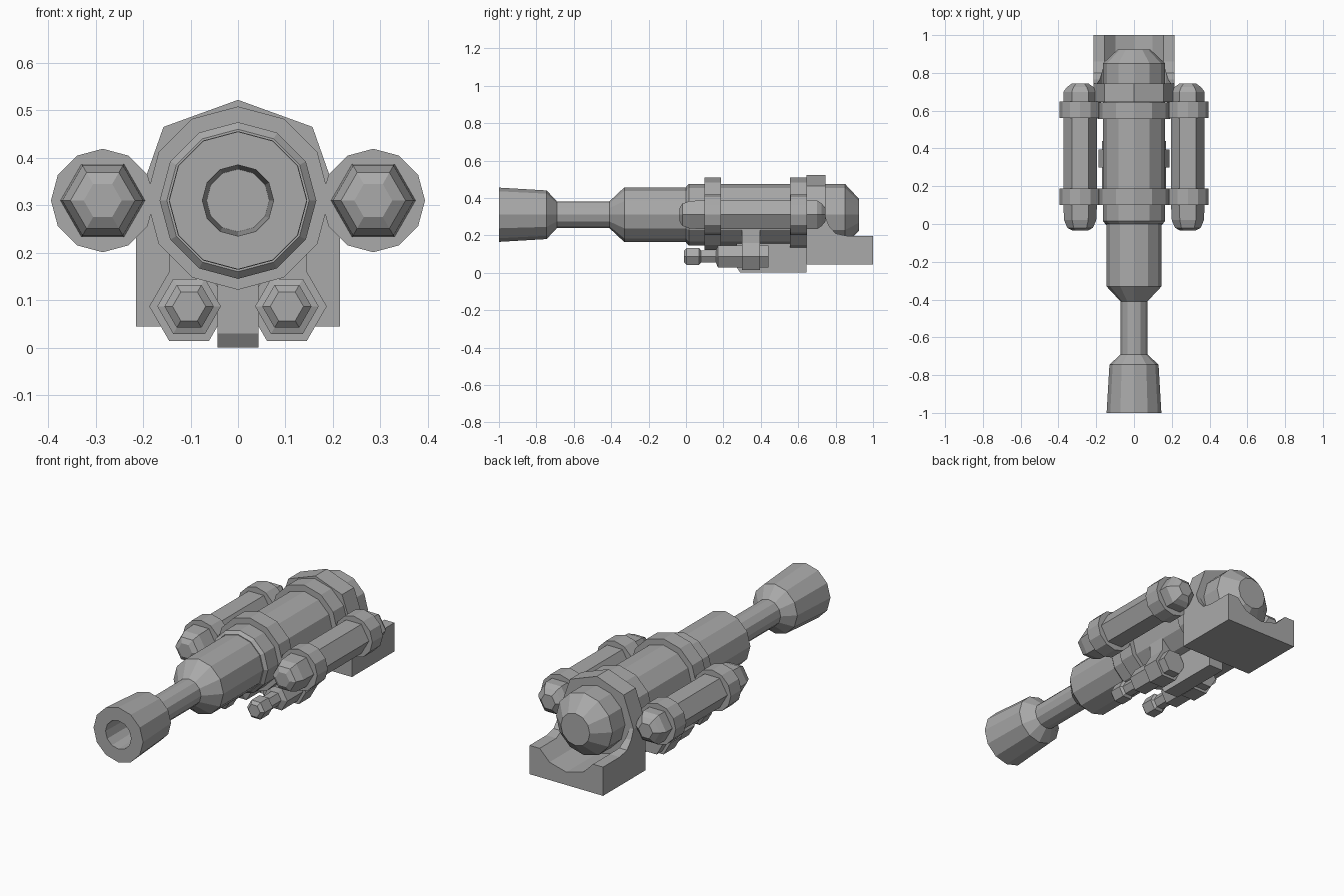
import bpy, bmesh, math
from mathutils import Vector

cube = bpy.data.objects.get("Cube")
if cube:
    bpy.data.objects.remove(cube)

AXIS = 0.31  # height of the barrel axis

grey = bpy.data.materials.new("mid grey")
grey.use_nodes = True
COLOUR = (0.40, 0.40, 0.40, 1)
grey.diffuse_color = COLOUR
grey.node_tree.nodes["Principled BSDF"].inputs["Base Color"].default_value = COLOUR


def finish(name, bm):
    bmesh.ops.recalc_face_normals(bm, faces=bm.faces)
    mesh = bpy.data.meshes.new(name)
    bm.to_mesh(mesh)
    bm.free()
    mesh.materials.append(grey)
    obj = bpy.data.objects.new(name, mesh)
    bpy.context.collection.objects.link(obj)
    return obj


def turned(name, profile, sides, x=0, z=AXIS):
    """Loft (y, radius) pairs around an axis along y, capped at both ends."""
    bm = bmesh.new()
    rings = []
    for y, r in profile:
        angles = [math.tau * i / sides for i in range(sides)]
        rings.append([bm.verts.new((x + r * math.cos(a), y, z + r * math.sin(a)))
                      for a in angles])
    for a, b in zip(rings, rings[1:]):
        for i in range(sides):
            j = (i + 1) % sides
            bm.faces.new((a[i], a[j], b[j], b[i]))
    bm.faces.new(rings[0])
    bm.faces.new(rings[-1])
    return finish(name, bm)


def prism(name, points, direction):
    """Extrude a flat outline along a direction."""
    bm = bmesh.new()
    face = bm.faces.new([bm.verts.new(p) for p in points])
    result = bmesh.ops.extrude_face_region(bm, geom=[face], use_keep_orig=True)
    moved = [v for v in result["geom"] if isinstance(v, bmesh.types.BMVert)]
    bmesh.ops.translate(bm, verts=moved, vec=Vector(direction))
    return finish(name, bm)


# Barrel with flared muzzle and open bore
turned("barrel", [(-0.7, 0.066), (-1, 0.075), (-1, 0.145), (-0.745, 0.13),
                  (-0.69, 0.071), (-0.41, 0.071), (-0.33, 0.146), (0.02, 0.146)], 12)

# Main body with tapered rear cap
turned("main_body", [(0.0, 0.15), (0.015, 0.165), (0.85, 0.165), (0.925, 0.085)], 12)

# Collars around the body
for label, y in (("front", 0.1), ("rear", 0.555)):
    turned(label + "_collar", [(y, 0.193), (y + 0.088, 0.193)], 12, 0, 0.315)

# Side and lower pods, mirrored left and right
for side, s in (("left", 1), ("right", -1)):
    x = s * 0.285
    turned(side + "_pod", [(-0.035, 0.04), (-0.02, 0.068), (0.02, 0.085), (0.1, 0.089),
                           (0.7, 0.089), (0.725, 0.07), (0.745, 0.042)], 6, x)
    for label, y in (("front", 0.1), ("rear", 0.56)):
        turned(side + "_pod_" + label + "_collar", [(y, 0.109), (y + 0.088, 0.109)], 12, x)

    x = s * 0.103
    turned(side + "_lower_pod", [(-0.012, 0.035), (0.003, 0.052), (0.07, 0.052),
                                 (0.08, 0.038), (0.16, 0.038), (0.17, 0.067),
                                 (0.44, 0.067)], 6, x, 0.087)
    turned(side + "_lower_pod_collar", [(0.3, 0.084), (0.395, 0.084)], 6, x, 0.087)
    prism(side + "_strut", [(s * 0.06, 0.3, 0.1), (s * 0.145, 0.3, 0.1),
                            (s * 0.145, 0.3, 0.235), (s * 0.06, 0.3, 0.235)], (0, 0.095, 0))

# Central fin under the body
prism("bottom_fin", [(-0.043, y, z) for y, z in
                     ((0.29, 0), (0.645, 0), (0.645, 0.16), (0.27, 0.16), (0.27, 0.03))],
      (0.086, 0, 0))

# Rear mount: faceted hoop over the body and a swept cradle behind it
half = [(0.215, 0.3), (0.157, 0.465), (0, 0.522), (-0.157, 0.465), (-0.215, 0.3)]
prism("mount_hoop", [(x, 0.645, z) for x, z in half], (0, 0.1, 0))
sweep = [(0.645, 0.045), (1, 0.045), (1, 0.197), (0.86, 0.197), (0.8, 0.21),
         (0.765, 0.25), (0.745, 0.3), (0.645, 0.3)]
cradle = prism("mount_cradle", [(-0.215, y, z) for y, z in sweep], (0.43, 0, 0))

# Round channel cut along the cradle
cutter = turned("cradle_cutter", [(0.745, 0.197), (1.1, 0.197)], 12)
cutter.hide_render = True
cutter.hide_set(True)
cut = cradle.modifiers.new("channel", "BOOLEAN")
cut.operation = "DIFFERENCE"
cut.solver = "EXACT"
cut.object = cutter
bpy.context.view_layer.objects.active = cradle
bpy.ops.object.modifier_apply(modifier=cut.name)
bpy.data.objects.remove(cutter)
